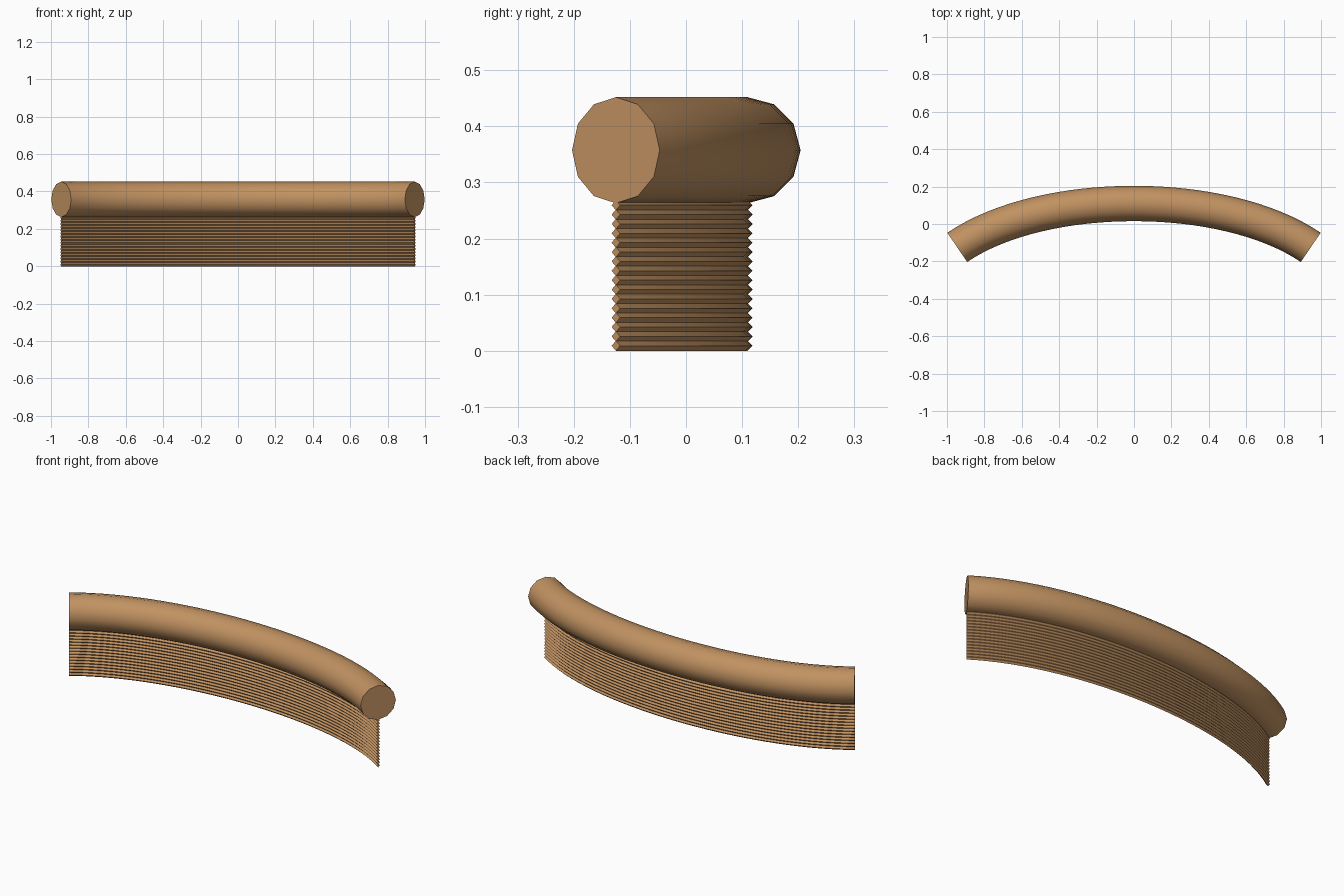
import bpy, bmesh, math
from mathutils import Vector

if "Cube" in bpy.data.objects:
    bpy.data.objects.remove(bpy.data.objects["Cube"])

wood = bpy.data.materials.new("tan wood")
wood.diffuse_color = (0.53, 0.285, 0.12, 1)
wood.use_nodes = True
wood.node_tree.nodes["Principled BSDF"].inputs["Base Color"].default_value = wood.diffuse_color

# Shared bowed path: one cubic curve, seen from above
P = [Vector(p) for p in ((-0.945, -0.125), (-0.485, 0.188), (0.485, 0.188), (0.945, -0.125))]
STEPS = 32


def path_point(t):
    s = 1 - t
    pos = P[0] * s**3 + P[1] * 3 * s * s * t + P[2] * 3 * s * t * t + P[3] * t**3
    tan = (P[1] - P[0]) * s * s + (P[2] - P[1]) * 2 * s * t + (P[3] - P[2]) * t * t
    return pos, tan.normalized()


def add_tube(bm, radius, sides, z):
    """Sweep a regular polygon along the path, capped at both ends."""
    rings = []
    for i in range(STEPS + 1):
        pos, tan = path_point(i / STEPS)
        ring = []
        for k in range(sides):
            a = 2 * math.pi * k / sides
            off = radius * math.cos(a)
            ring.append(bm.verts.new((pos.x - tan.y * off, pos.y + tan.x * off,
                                      z + radius * math.sin(a))))
        rings.append(ring)
    for r0, r1 in zip(rings, rings[1:]):
        for k in range(sides):
            n = (k + 1) % sides
            bm.faces.new((r0[k], r0[n], r1[n], r1[k]))
    bm.faces.new(rings[0])
    bm.faces.new(rings[-1])


def finish(bm, name):
    bmesh.ops.recalc_face_normals(bm, faces=bm.faces)
    me = bpy.data.meshes.new(name)
    bm.to_mesh(me)
    bm.free()
    me.materials.append(wood)
    ob = bpy.data.objects.new(name, me)
    bpy.context.collection.objects.link(ob)
    bpy.ops.object.select_all(action='DESELECT')
    ob.select_set(True)
    bpy.context.view_layer.objects.active = ob
    bpy.ops.object.shade_smooth_by_angle(angle=math.radians(40))


# Thick rounded top rail
bm = bmesh.new()
add_tube(bm, 0.0945, 12, 0.3575)
finish(bm, "top_rail")

# Ribbed wall below: stacked diamond-section strands
bm = bmesh.new()
for i in range(16):
    add_tube(bm, 0.009, 4, 0.009 + 0.0167 * i)
finish(bm, "ribbed_wall")
